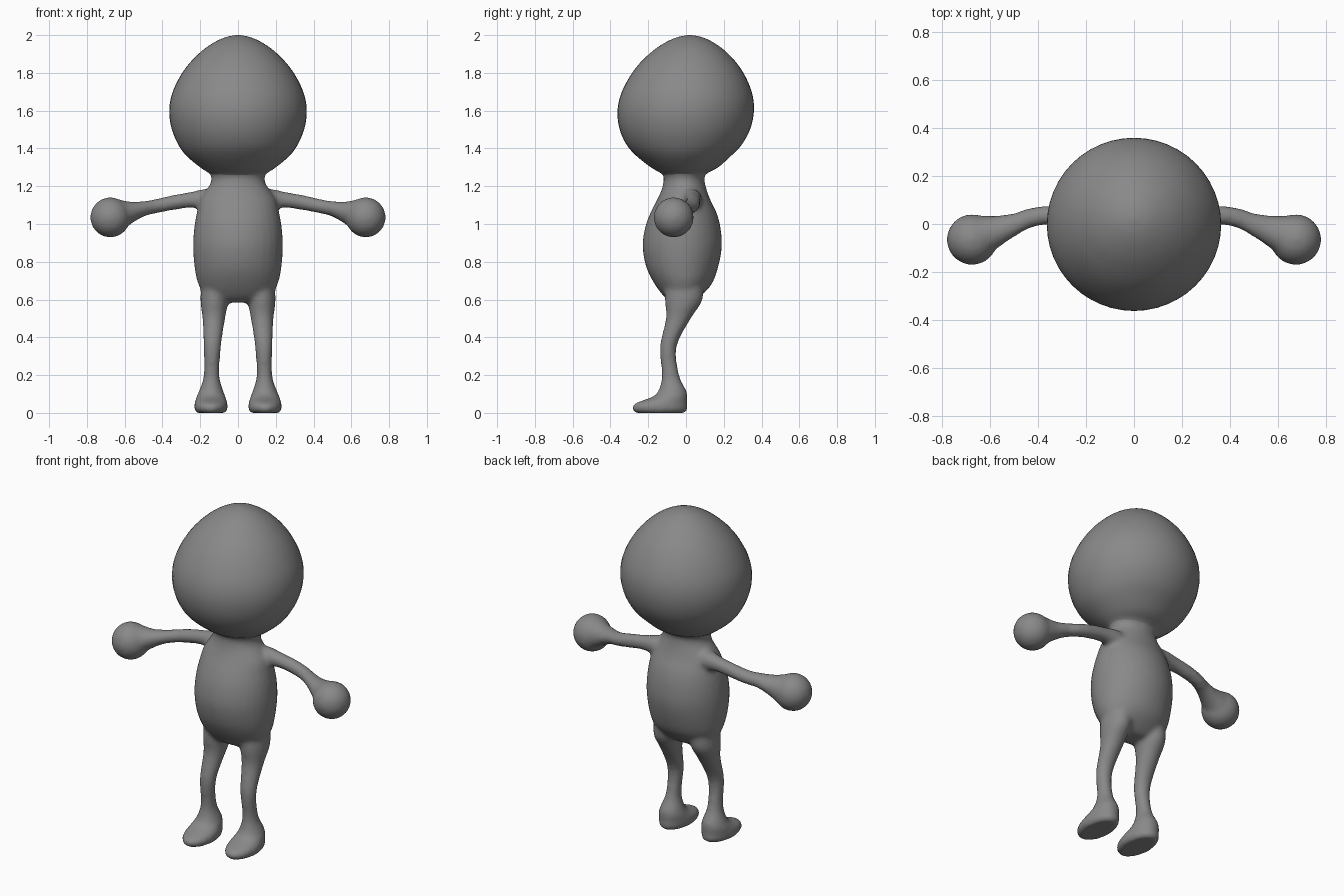
import bpy, bmesh, math
from mathutils import Vector

cube = bpy.data.objects.get("Cube")
if cube:
    bpy.data.objects.remove(cube, do_unlink=True)

gray = bpy.data.materials.new("plain_gray")
gray.use_nodes = True
COLOUR = (0.25, 0.25, 0.25, 1)
gray.diffuse_color = COLOUR
gray.node_tree.nodes["Principled BSDF"].inputs["Base Color"].default_value = COLOUR


def smooth_rows(rows, steps):
    """Catmull-Rom interpolation of the section rows."""
    out = []
    for i in range(len(rows) - 1):
        a, b, c, d = (rows[min(max(j, 0), len(rows) - 1)] for j in range(i - 1, i + 3))
        for s in range(steps):
            t = s / steps
            out.append([0.5 * (2*q + (r - p)*t + (2*p - 5*q + 4*r - u)*t*t
                               + (3*q - p - 3*r + u)*t**3)
                        for p, q, r, u in zip(a, b, c, d)])
    return out + [list(rows[-1])]


def loft(bm, rows, axis="z", side=1, steps=4, count=32):
    """Closed skin over ellipses: (position, centre a, centre b, radius a, radius b)."""
    rings = []
    for pos, ca, cb, ra, rb in smooth_rows(rows, steps):
        ring = []
        for k in range(count):
            w = 2 * math.pi * k / count
            a = ca + max(ra, 0.003) * math.cos(w)
            b = cb + max(rb, 0.003) * math.sin(w)
            x, y, z = (a, b, pos) if axis == "z" else (pos, a, b)
            ring.append(bm.verts.new(Vector((side * x, y, z))))
        rings.append(ring)
    faces = [bm.faces.new(rings[0][::-1]), bm.faces.new(rings[-1])]
    for low, high in zip(rings, rings[1:]):
        for k in range(count):
            n = (k + 1) % count
            faces.append(bm.faces.new((low[k], low[n], high[n], high[k])))
    if side < 0:
        bmesh.ops.reverse_faces(bm, faces=faces)


def finish(name, bm):
    mesh = bpy.data.meshes.new(name)
    bm.to_mesh(mesh)
    bm.free()
    mesh.materials.append(gray)
    mesh.shade_smooth()
    obj = bpy.data.objects.new(name, mesh)
    bpy.context.collection.objects.link(obj)
    return obj


# Torso and neck
TORSO = [(.585, 0, -.015, .09, .05), (.61, 0, -.02, .165, .09), (.68, 0, -.015, .21, .15),
         (.77, 0, -.02, .23, .19), (.88, 0, -.02, .238, .21), (.98, 0, -.017, .232, .2),
         (1.06, 0, -.013, .218, .175), (1.13, 0, -.012, .2, .14), (1.18, 0, -.01, .168, .12),
         (1.22, 0, -.01, .144, .11), (1.26, 0, -.01, .146, .112), (1.32, 0, -.005, .19, .17)]
# Leg with foot, from the sole up
LEG = [(0, .143, -.137, .075, .13), (.02, .143, -.138, .088, .148), (.05, .143, -.132, .087, .138),
       (.085, .143, -.085, .077, .093), (.12, .142, -.072, .063, .073), (.2, .14, -.082, .041, .046),
       (.35, .136, -.094, .046, .044), (.5, .128, -.04, .06, .066), (.6, .124, -.012, .075, .1),
       (.72, .11, -.01, .08, .1)]
# Arm from the shoulder out to the wrist
ARM = [(.08, .02, 1.12, .06, .06), (.17, .03, 1.13, .055, .056), (.25, .037, 1.128, .042, .042),
       (.35, .037, 1.112, .039, .04), (.43, .026, 1.095, .042, .038), (.5, -.004, 1.08, .05, .041),
       (.57, -.033, 1.058, .068, .06), (.63, -.055, 1.042, .09, .088), (.68, -.065, 1.035, .1, .1)]

body_mesh = bmesh.new()
loft(body_mesh, TORSO)
for side in (1, -1):
    loft(body_mesh, LEG, side=side)
    loft(body_mesh, ARM, axis="x", side=side)
    # Ball hand
    hand = bmesh.ops.create_uvsphere(body_mesh, u_segments=32, v_segments=20, radius=.106)
    bmesh.ops.translate(body_mesh, verts=hand["verts"], vec=(side * .676, -.065, 1.035))

# Fuse the limbs into one soft skin
body = finish("body", body_mesh)
fuse = body.modifiers.new("fuse", "REMESH")
fuse.mode = "VOXEL"
fuse.voxel_size = 0.012
fuse.use_smooth_shade = True
soften = body.modifiers.new("soften", "SMOOTH")
soften.factor = 0.5
soften.iterations = 8

# Egg-shaped head
HEAD = [(1.245, 0, -.01, .13, .1), (1.27, 0, -.01, .155, .125), (1.3, 0, -.008, .2, .178),
        (1.36, 0, -.012, .272, .25), (1.42, 0, -.01, .316, .305), (1.5, 0, -.006, .35, .345),
        (1.59, 0, -.002, .364, .361), (1.68, 0, .003, .352, .35), (1.77, 0, .008, .313, .312),
        (1.85, 0, .012, .258, .258), (1.92, 0, .016, .187, .187), (1.965, 0, .018, .12, .12),
        (1.99, 0, .02, .062, .062), (2, 0, .02, .01, .01)]
head_mesh = bmesh.new()
loft(head_mesh, HEAD, count=48)
finish("head", head_mesh)
